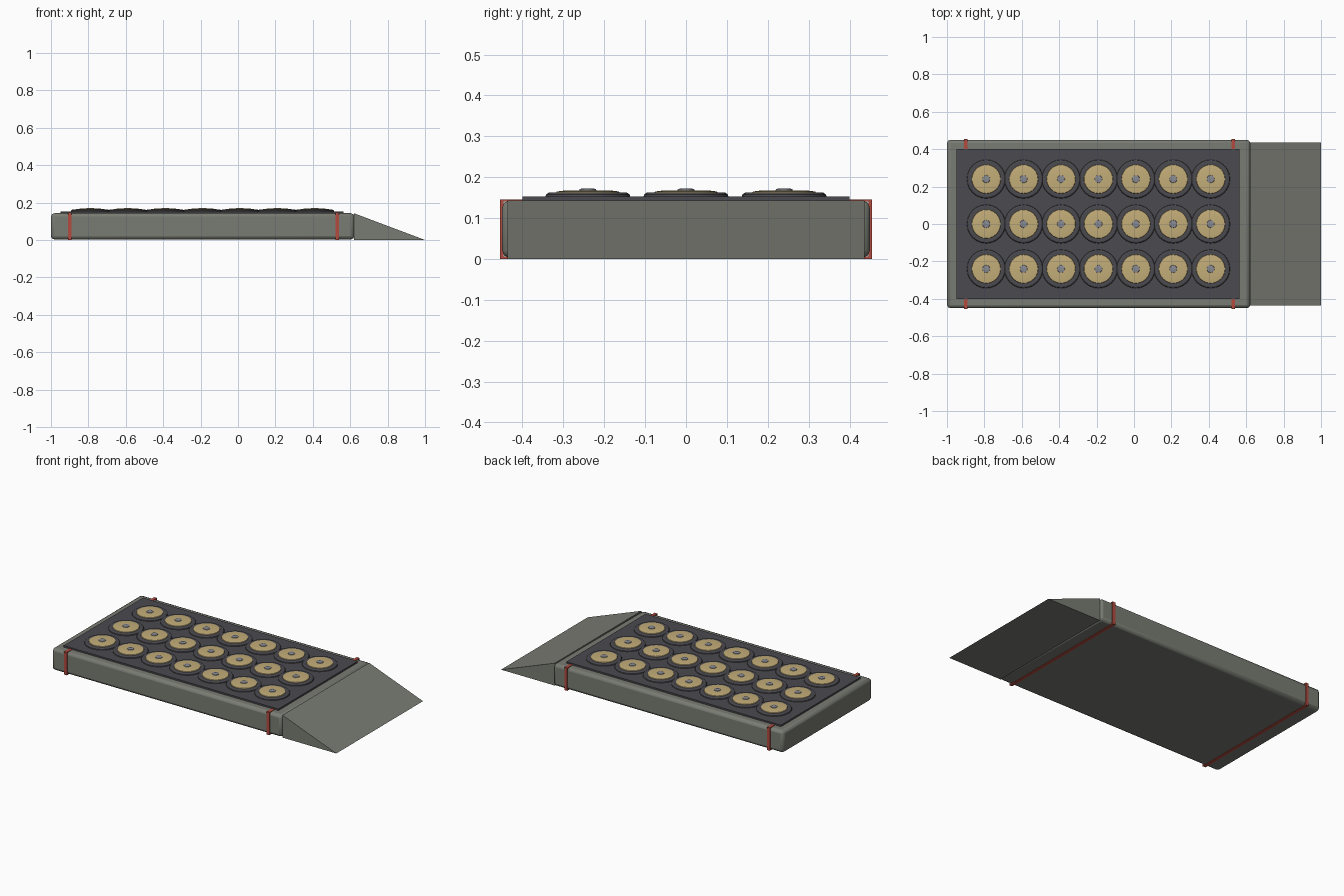
import bpy, bmesh, math

if "Cube" in bpy.data.objects:
    bpy.data.objects.remove(bpy.data.objects["Cube"])


def material(name, color):
    m = bpy.data.materials.new(name)
    m.diffuse_color = color
    m.use_nodes = True
    m.node_tree.nodes["Principled BSDF"].inputs["Base Color"].default_value = m.diffuse_color
    return m


olive = material("olive_grey", (0.19, 0.20, 0.17, 1))
dark = material("dark_rubber", (0.07, 0.07, 0.08, 1))
brass = material("brass", (0.55, 0.42, 0.19, 1))
red = material("red_strap", (0.45, 0.07, 0.05, 1))
steel = material("steel", (0.25, 0.26, 0.29, 1))


def finish(name, bm, mat, angle=30, bevel=0, segments=2):
    bmesh.ops.recalc_face_normals(bm, faces=bm.faces)
    me = bpy.data.meshes.new(name)
    bm.to_mesh(me)
    bm.free()
    me.materials.append(mat)
    ob = bpy.data.objects.new(name, me)
    bpy.context.collection.objects.link(ob)
    if bevel:
        b = ob.modifiers.new("bevel", 'BEVEL')
        b.width, b.segments = bevel, segments
    bpy.ops.object.select_all(action='DESELECT')
    ob.select_set(True)
    bpy.context.view_layer.objects.active = ob
    bpy.ops.object.shade_smooth_by_angle(angle=math.radians(angle))
    return ob


def prism(points, axis, a, b):
    """Extrude a 2D outline along x or y, from a to b."""
    bm = bmesh.new()
    place = (lambda p, t: (t, p[0], p[1])) if axis == 'x' else (lambda p, t: (p[0], t, p[1]))
    lo = [bm.verts.new(place(p, a)) for p in points]
    hi = [bm.verts.new(place(p, b)) for p in points]
    n = len(points)
    for i in range(n):
        j = (i + 1) % n
        bm.faces.new((lo[i], lo[j], hi[j], hi[i]))
    bm.faces.new(lo)
    bm.faces.new(hi)
    return bm


def box(name, x0, x1, y, z0, z1, mat, bevel=0):
    bm = prism([(-y, z0), (y, z0), (y, z1), (-y, z1)], 'x', x0, x1)
    return finish(name, bm, mat, bevel=bevel)


def lathe(name, profile, x, y, mat, sides=24):
    """Closed disc turned from (radius, z) points, from the bottom up."""
    bm = bmesh.new()
    rings = [[bm.verts.new((x + r * math.cos(math.tau * i / sides),
                            y + r * math.sin(math.tau * i / sides), z))
              for i in range(sides)] for r, z in profile]
    for lo, hi in zip(rings, rings[1:]):
        for i in range(sides):
            j = (i + 1) % sides
            bm.faces.new((lo[i], lo[j], hi[j], hi[i]))
    bm.faces.new(rings[0])
    bm.faces.new(rings[-1])
    return finish(name, bm, mat)


# Rounded slab, wedge ramp and rubber mat
box("body", -1.0, 0.622, 0.45, 0.003, 0.143, olive, bevel=0.018)
finish("ramp", prism([(0.62, 0.0), (1.0, 0.0), (0.62, 0.143)], 'y', -0.437, 0.437), olive)
box("top_mat", -0.95, 0.565, 0.40, 0.142, 0.153, dark)


# Straps wrapped around the slab
def strap(name, x, w=0.010):
    bm = bmesh.new()
    loops = []
    for y, z0, z1 in ((0.455, 0.0, 0.146), (0.447, 0.006, 0.140)):
        for t in (x - w, x + w):
            loops.append([bm.verts.new((t, a, b)) for a, b in
                          ((-y, z0), (y, z0), (y, z1), (-y, z1))])
    for p, q in ((0, 1), (2, 3), (0, 2), (1, 3)):
        for i in range(4):
            j = (i + 1) % 4
            bm.faces.new((loops[p][i], loops[p][j], loops[q][j], loops[q][i]))
    finish(name, bm, red)


strap("rear_strap", -0.90)
strap("front_strap", 0.53)

# Grid of brass pads, each in a dark seat with a steel pin
for row in range(3):
    for col in range(7):
        x, y = -0.79 + 0.2 * col, -0.24 + 0.24 * row
        tag = f"_{row}_{col}"
        lathe("pad_seat" + tag, [(0.104, 0.152), (0.102, 0.158), (0.096, 0.162)], x, y, dark)
        lathe("pad" + tag, [(0.078, 0.161), (0.076, 0.165), (0.06, 0.167), (0.02, 0.168)], x, y, brass)
        lathe("pad_pin" + tag, [(0.021, 0.167), (0.020, 0.171), (0.015, 0.172)], x, y, steel, 12)
